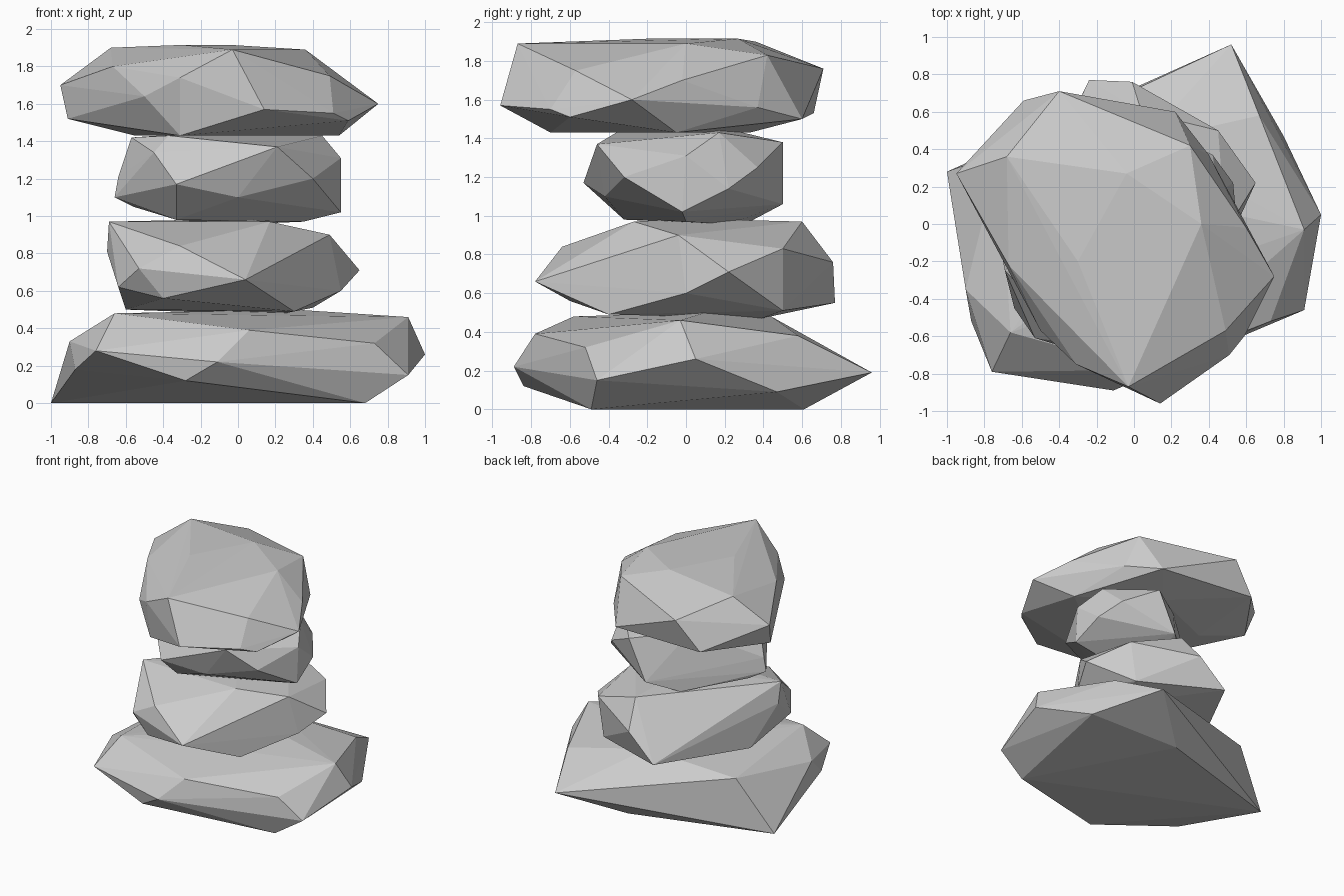
import bpy, bmesh


def stone(name, corners):
    """Faceted pebble: convex hull around a few corner points."""
    bm = bmesh.new()
    for c in corners:
        bm.verts.new(c)
    bmesh.ops.convex_hull(bm, input=bm.verts[:])
    loose = [v for v in bm.verts if not v.link_faces]
    bmesh.ops.delete(bm, geom=loose, context='VERTS')
    bmesh.ops.recalc_face_normals(bm, faces=bm.faces[:])
    me = bpy.data.meshes.new(name)
    bm.to_mesh(me)
    bm.free()
    ob = bpy.data.objects.new(name, me)
    bpy.context.collection.objects.link(ob)
    return ob


# Widest stone on the ground
stone("base_stone", [
    (-1.0, .28, 0), (.68, -.49, 0), (.1, .61, 0), (.52, .96, .19),
    (.80, .47, .09), (1.0, .05, .26), (.91, -.46, .15), (-.28, -.84, .12),
    (-.87, -.52, .18), (-.11, -.89, .22), (-.76, -.79, .28), (-.90, -.35, .33),
    (.73, -.52, .32), (.06, -.78, .39), (.67, .58, .38), (-.72, .38, .42),
    (.91, -.03, .46), (-.66, -.58, .48), (.3, .1, .50), (.05, .44, .48)])

# Second stone
stone("lower_middle_stone", [
    (-.60, .02, .50), (.30, -.40, .49), (.2, .39, .47), (-.24, .77, .55),
    (.40, .50, .51), (.55, 0, .60), (-.40, -.60, .56), (-.64, -.45, .62),
    (.04, -.78, .66), (.65, .22, .71), (-.01, .76, .76), (-.53, -.61, .72),
    (-.70, -.20, .81), (-.31, -.64, .84), (.45, .50, .83), (.49, -.04, .90),
    (-.69, -.25, .97), (.17, -.27, .97), (.04, .60, .97), (0, 0, .985)])

# Third, smallest stone
stone("upper_middle_stone", [
    (-.33, -.32, .98), (.35, 0, .97), (0, .22, .955), (-.18, .33, .97),
    (.55, -.02, 1.02), (.02, .50, 1.06), (-.56, -.02, 1.05), (0, -.42, 1.10),
    (-.66, -.1, 1.10), (-.33, -.53, 1.17), (.40, -.32, 1.20), (-.64, -.1, 1.21),
    (.53, .22, 1.14), (.42, .37, 1.25), (.55, 0, 1.31), (-.45, -.42, 1.34),
    (.21, -.46, 1.37), (.17, .50, 1.38), (-.57, -.15, 1.42),
    (-.37, -.36, 1.43), (.45, .17, 1.43), (-.2, .22, 1.43), (0, .17, 1.46)])

# Broad stone on top
stone("top_stone", [
    (-.31, -.70, 1.43), (.54, -.05, 1.43), (-.55, .1, 1.43), (0, .33, 1.43),
    (-.91, .20, 1.52), (.59, -.60, 1.51), (.51, -.70, 1.55), (-.59, .66, 1.53),
    (.22, .60, 1.50), (.14, -.96, 1.57), (.40, .37, 1.56), (.75, -.28, 1.60),
    (-.50, -.57, 1.64), (-.95, .27, 1.70), (.60, -.02, 1.70),
    (-.31, -.75, 1.74), (.49, -.57, 1.75), (-.40, .71, 1.76),
    (-.67, -.22, 1.80), (.30, .42, 1.83), (-.03, -.87, 1.89),
    (-.68, .36, 1.90), (.36, 0, 1.89), (-.30, -.2, 1.915), (-.04, .27, 1.915)])
